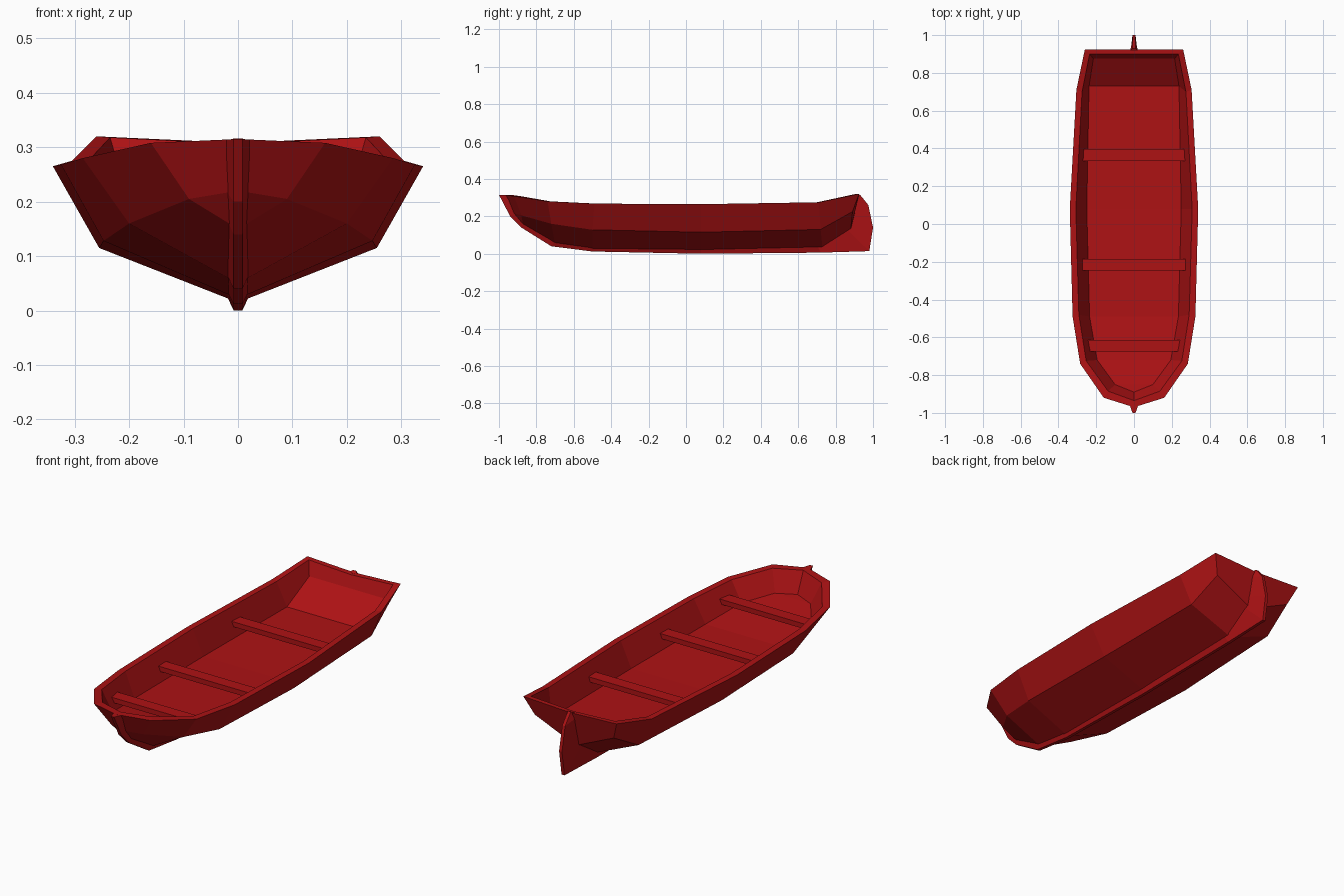
import bpy, bmesh

default = bpy.data.objects.get("Cube")
if default:
    bpy.data.objects.remove(default, do_unlink=True)

red = bpy.data.materials.new("red_paint")
red.use_nodes = True
colour = (0.42, 0.006, 0.007, 1.0)
red.diffuse_color = colour
shader = red.node_tree.nodes["Principled BSDF"]
shader.inputs["Base Color"].default_value = colour
shader.inputs["Roughness"].default_value = 0.7


def finish(bm, name, mirrored=False):
    """Turn a bmesh into a painted object, mirrored across x if asked."""
    bmesh.ops.recalc_face_normals(bm, faces=bm.faces)
    mesh = bpy.data.meshes.new(name)
    bm.to_mesh(mesh)
    bm.free()
    mesh.materials.append(red)
    part = bpy.data.objects.new(name, mesh)
    bpy.context.collection.objects.link(part)
    if mirrored:
        mirror = part.modifiers.new("mirror", "MIRROR")
        mirror.use_clip = True
        mirror.merge_threshold = 0.0005
    return part


def add_rail(bm, points):
    return [bm.verts.new(p) for p in points]


def bridge(bm, rail_a, rail_b):
    """Fill the strip between two rails of equal length."""
    for i in range(len(rail_a) - 1):
        bm.faces.new((rail_a[i], rail_a[i + 1], rail_b[i + 1], rail_b[i]))


# Hull half: lengthwise rails running from the transom to the bow
bottom = [(0, .88, .125), (0, .73, .03), (0, .08, .015), (0, -.5, .022),
          (0, -.7, .05), (0, -.87, .15), (0, -.905, .18)]
chine = [(.22, .89, .225), (.24, .72, .13), (.255, .08, .115), (.247, -.5, .128),
         (.2, -.72, .16), (.09, -.88, .205), (0, -.93, .22)]
sheer = [(.26, .925, .32), (.305, .71, .275), (.34, .08, .265), (.325, -.49, .268),
         (.285, -.74, .28), (.16, -.92, .308), (0, -.97, .315)]
rim = [(.235, .9, .318), (.275, .7, .275), (.308, .08, .265), (.292, -.48, .268),
       (.253, -.725, .28), (.137, -.885, .308), (0, -.935, .315)]
floor = [(.215, .875, .25), (.238, .73, .145), (.25, .08, .14), (.235, -.49, .15),
         (.195, -.72, .18), (.1, -.85, .205), (0, -.89, .21)]
floor_middle = [(0, y, z) for x, y, z in floor]

bm = bmesh.new()
rails = [add_rail(bm, r) for r in (bottom, chine, sheer, rim, floor)]
middle = add_rail(bm, floor_middle[:-1]) + [rails[-1][-1]]
for a, b in zip(rails, rails[1:]):
    bridge(bm, a, b)
bridge(bm, rails[-1][:-1], middle[:-1])
bm.faces.new((rails[-1][-2], rails[-1][-1], middle[-2]))

# Transom: outer skin, sagging top edge and inner skin
top_out = bm.verts.new((0, .925, .308))
top_in = bm.verts.new((0, .9, .306))
b0, c0, s0, r0, f0 = [r[0] for r in rails]
bm.faces.new((b0, c0, s0, top_out))
bm.faces.new((s0, r0, top_in, top_out))
bm.faces.new((r0, f0, middle[0], top_in))
finish(bm, "hull", mirrored=True)

# Skeg, keel and stem: one tapering fin along the centre line
outer = [(.93, .316), (.975, .26), (1, .14), (.98, .014), (.72, .006), (.08, 0),
         (-.5, .012), (-.72, .04), (-.88, .14), (-.94, .2), (-1, .315)]
inner = [(.915, .308), (.91, .28), (.88, .18), (.86, .13), (.7, .05), (.08, .03),
         (-.5, .04), (-.7, .07), (-.86, .17), (-.91, .22), (-.96, .314)]
bm = bmesh.new()
edge_mid = add_rail(bm, [(0, y, z) for y, z in outer])
edge_side = add_rail(bm, [(.008, y, z) for y, z in outer])
root_side = add_rail(bm, [(.022, y, z) for y, z in inner])
root_mid = add_rail(bm, [(0, y, z) for y, z in inner])
for a, b in ((edge_mid, edge_side), (edge_side, root_side), (root_side, root_mid)):
    bridge(bm, a, b)
for end in (0, -1):
    bm.faces.new((edge_mid[end], edge_side[end], root_side[end], root_mid[end]))
finish(bm, "keel_and_skeg", mirrored=True)

# Thwarts: three plank seats with ends leaning along the hull sides
seats = {"stern_seat": (.365, .283, .215),
         "middle_seat": (-.215, .29, .21),
         "bow_seat": (-.645, .253, .228)}
for name, (y, half, top) in seats.items():
    bm = bmesh.new()
    bmesh.ops.create_cube(bm, size=1)
    for v in bm.verts:
        reach = half if v.co.z > 0 else half - .012
        v.co = (reach if v.co.x > 0 else -reach,
                y + v.co.y * .062,
                top if v.co.z > 0 else top - .025)
    finish(bm, name)
